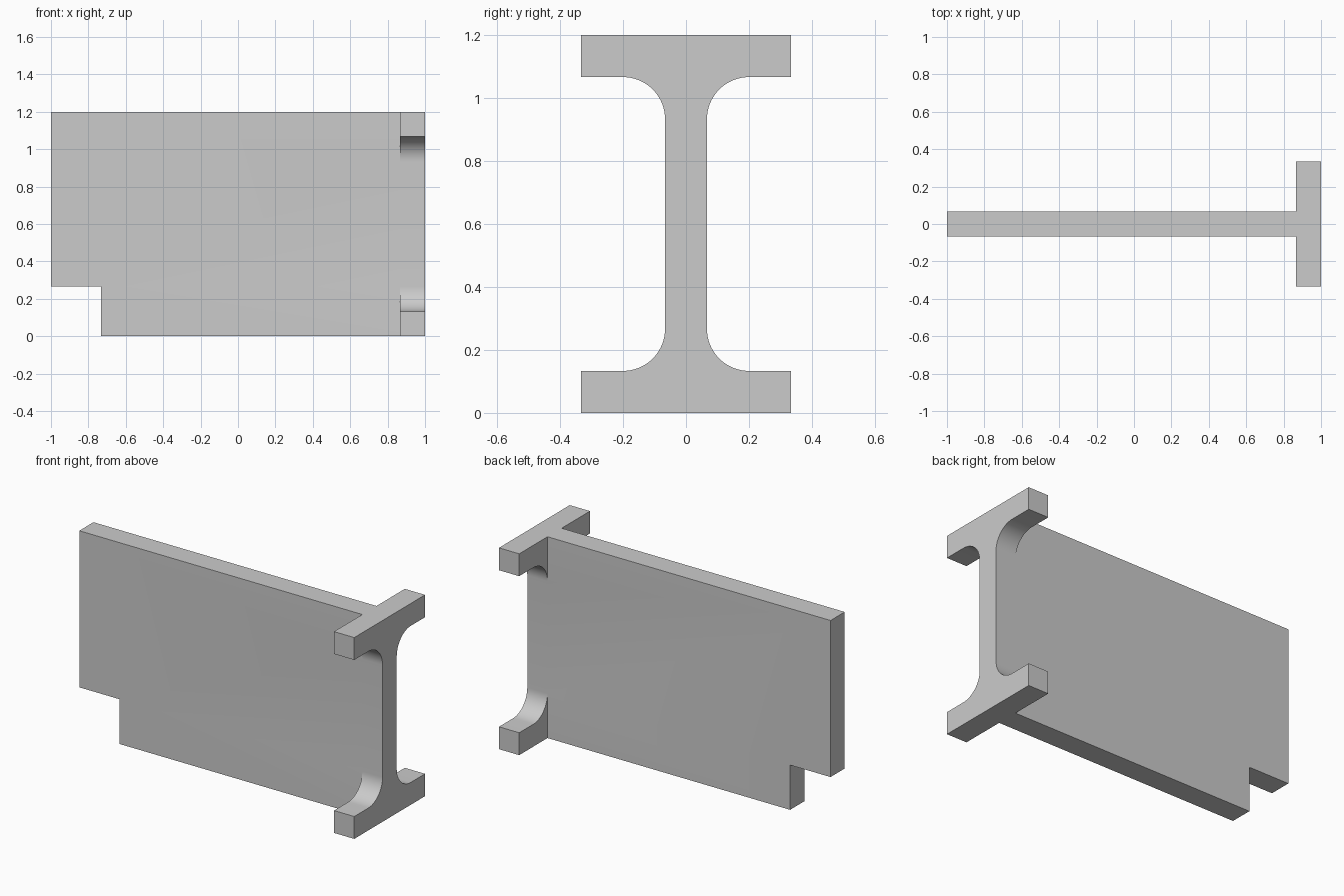
import bpy
import bmesh
from math import cos, sin, pi, radians

cube = bpy.data.objects.get("Cube")
if cube:
    bpy.data.objects.remove(cube, do_unlink=True)

U = 2 / 15            # plate thickness, flange thickness and fillet radius
HALF = U / 2          # half the web thickness
WIDTH = 2.5 * U       # half the flange width
HEIGHT = 9 * U
STEPS = 16            # segments per fillet

grey = bpy.data.materials.new("plain_grey")
grey.use_nodes = True
grey.diffuse_color = (0.6, 0.6, 0.6, 1)
grey.node_tree.nodes["Principled BSDF"].inputs["Base Color"].default_value = grey.diffuse_color


def extrude_profile(name, points, offset):
    """Make a solid from a closed outline pushed along an offset vector."""
    bm = bmesh.new()
    face = bm.faces.new([bm.verts.new(p) for p in points])
    grown = bmesh.ops.extrude_face_region(bm, geom=[face])["geom"]
    verts = [g for g in grown if isinstance(g, bmesh.types.BMVert)]
    bmesh.ops.translate(bm, verts=verts, vec=offset)
    bmesh.ops.recalc_face_normals(bm, faces=bm.faces)
    mesh = bpy.data.meshes.new(name)
    bm.to_mesh(mesh)
    bm.free()
    mesh.materials.append(grey)
    obj = bpy.data.objects.new(name, mesh)
    bpy.context.collection.objects.link(obj)
    return obj


# Long web plate with a notched lower corner
notch = -1 + 2 * U
outline = [(-1, 2 * U), (notch, 2 * U), (notch, 0), (1 - HALF, 0),
           (1 - HALF, HEIGHT), (-1, HEIGHT)]
plate = extrude_profile("web_plate", [(x, -HALF, z) for x, z in outline], (0, U, 0))

# I-shaped end: one quarter of the profile, mirrored around
quarter = [(WIDTH, 0), (WIDTH, U)]
for i in range(STEPS + 1):
    a = pi / 2 * i / STEPS
    quarter.append((HALF + U - U * sin(a), 2 * U - U * cos(a)))
side = quarter + [(y, HEIGHT - z) for y, z in reversed(quarter)]
profile = side + [(-y, z) for y, z in reversed(side)]
end = extrude_profile("i_section_end", [(1 - U, y, z) for y, z in profile], (U, 0, 0))

# Weld both parts into a single solid
weld = plate.modifiers.new("weld", 'BOOLEAN')
weld.operation = 'UNION'
weld.solver = 'EXACT'
weld.object = end
bpy.ops.object.select_all(action='DESELECT')
bpy.context.view_layer.objects.active = plate
plate.select_set(True)
bpy.ops.object.modifier_apply(modifier=weld.name)
bpy.data.objects.remove(end, do_unlink=True)
plate.name = "plate_with_i_section_end"

# Merge coplanar faces and smooth only the fillets
bm = bmesh.new()
bm.from_mesh(plate.data)
bmesh.ops.remove_doubles(bm, verts=bm.verts, dist=0.0001)
bmesh.ops.dissolve_limit(bm, angle_limit=radians(1), verts=bm.verts, edges=bm.edges)
bm.to_mesh(plate.data)
bm.free()
bpy.ops.object.shade_smooth_by_angle(angle=radians(30))
